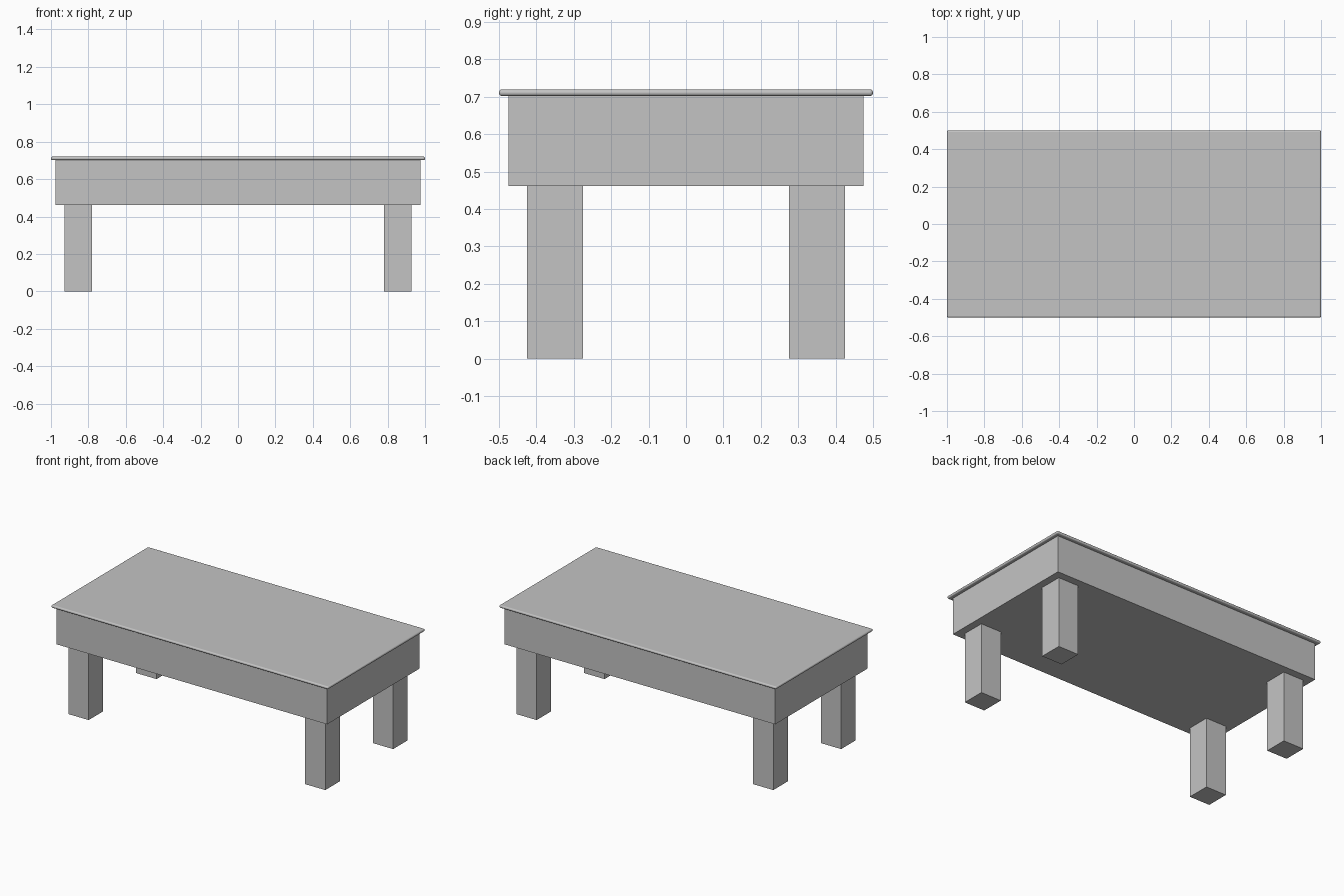
import bpy
import math

cube = bpy.data.objects.get("Cube")
if cube:
    bpy.data.objects.remove(cube, do_unlink=True)

# Single light grey finish
grey = bpy.data.materials.new("light_grey")
grey.use_nodes = True
colour = (0.55, 0.55, 0.55, 1)
grey.diffuse_color = colour
grey.node_tree.nodes["Principled BSDF"].inputs["Base Color"].default_value = colour


def box(name, centre, size):
    bpy.ops.mesh.primitive_cube_add(size=1, location=centre)
    obj = bpy.context.object
    obj.name = name
    obj.scale = size
    bpy.ops.object.transform_apply(location=False, rotation=False, scale=True)
    obj.data.materials.append(grey)
    return obj


TOP, UNDERSIDE, APRON_BOTTOM = 0.72, 0.702, 0.461

# Thin table top with rounded edges
top = box("table_top", (0, 0, (TOP + UNDERSIDE) / 2), (2, 1, TOP - UNDERSIDE))
bevel = top.modifiers.new("rounded_edge", "BEVEL")
bevel.width = 0.0085
bevel.segments = 5
bpy.ops.object.shade_smooth_by_angle(angle=math.radians(35))

# Deep solid apron
box("apron", (0, 0, (UNDERSIDE + APRON_BOTTOM) / 2),
    (1.952, 0.95, UNDERSIDE - APRON_BOTTOM))

# Four square legs
for side, sx in (("left", 1), ("right", -1)):
    for end, sy in (("front", -1), ("back", 1)):
        box(f"{end}_{side}_leg", (sx * 0.854, sy * 0.35, APRON_BOTTOM / 2),
            (0.147, 0.15, APRON_BOTTOM))
